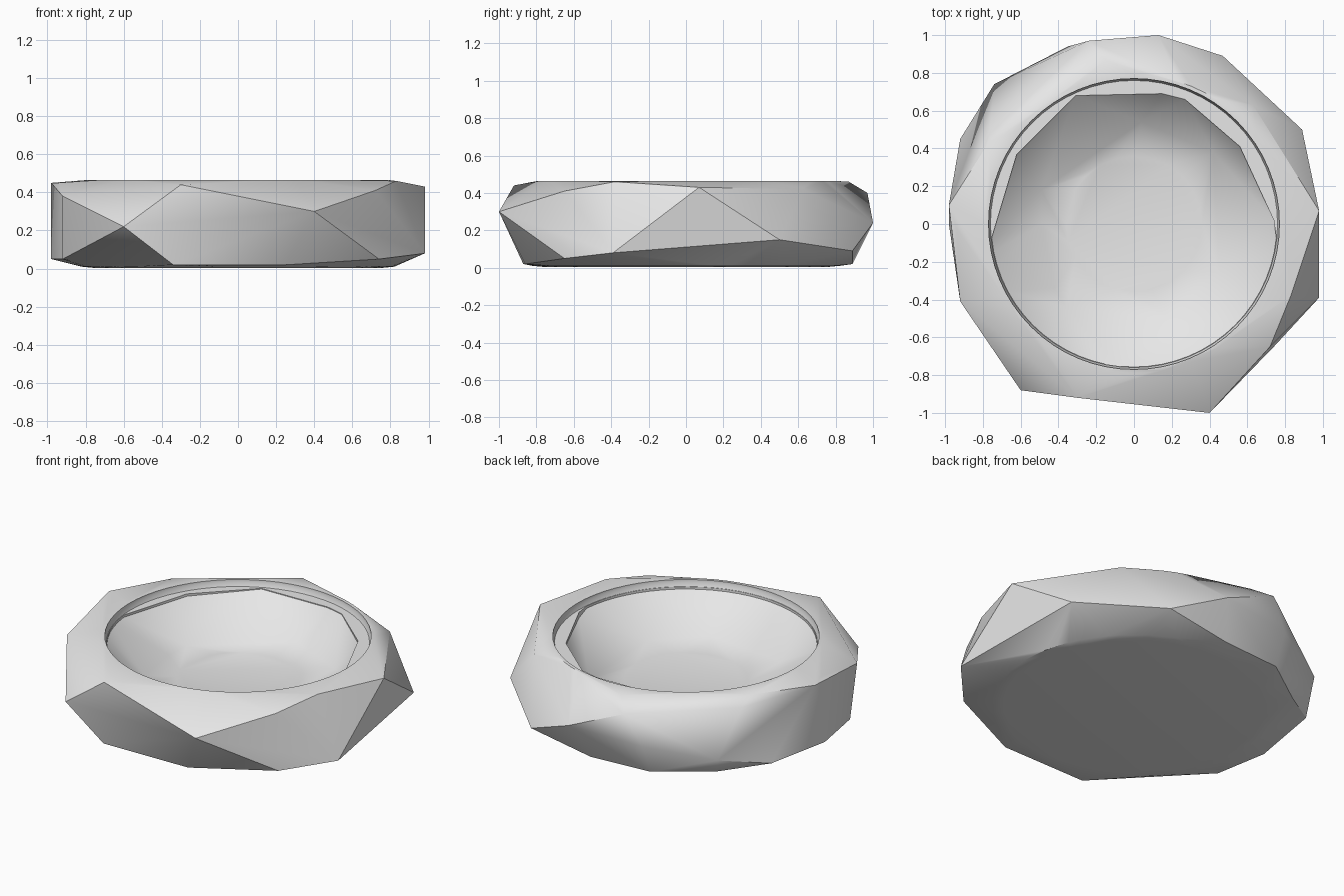
import bpy, bmesh, math

old = bpy.data.objects.get("Cube")
if old:
    bpy.data.objects.remove(old, do_unlink=True)

# One pale stone colour
stone = bpy.data.materials.new("pale_stone")
stone.use_nodes = True
stone.diffuse_color = (0.8, 0.8, 0.8, 1)
stone.node_tree.nodes["Principled BSDF"].inputs["Base Color"].default_value = (0.8, 0.8, 0.8, 1)


def ring(radius, height, sides=64):
    """Points of a level circle."""
    step = math.tau / sides
    return [(radius * math.cos(i * step), radius * math.sin(i * step), height)
            for i in range(sides)]


def hull(name, points):
    """Convex solid wrapped around a set of points."""
    bm = bmesh.new()
    for point in points:
        bm.verts.new(point)
    result = bmesh.ops.convex_hull(bm, input=bm.verts)
    loose = {g for g in result["geom_interior"] + result["geom_unused"]
             if isinstance(g, bmesh.types.BMVert)}
    bmesh.ops.delete(bm, geom=list(loose), context="VERTS")
    bmesh.ops.dissolve_limit(bm, angle_limit=math.radians(1),
                             verts=bm.verts, edges=bm.edges)
    bmesh.ops.recalc_face_normals(bm, faces=bm.faces)
    mesh = bpy.data.meshes.new(name)
    bm.to_mesh(mesh)
    bm.free()
    obj = bpy.data.objects.new(name, mesh)
    bpy.context.collection.objects.link(obj)
    mesh.materials.append(stone)
    return obj


# Chipped outer shell: corners of the upper, middle and lower facets
upper = [(-0.3, -0.92, 0.44), (0.72, -0.65, 0.41), (0.83, -0.38, 0.46),
         (0.98, 0.07, 0.43), (0.63, 0.63, 0.42), (-0.15, 0.87, 0.46),
         (-0.24, 0.97, 0.4), (-0.76, 0.52, 0.41), (-0.77, 0.43, 0.46),
         (-0.98, 0.1, 0.45), (-0.94, -0.02, 0.45), (-0.92, -0.41, 0.38)]
middle = [(-0.6, -0.88, 0.22), (0.4, -1, 0.3), (0.89, 0.5, 0.15),
          (0.13, 1, 0.24), (-0.35, 0.94, 0.21), (-0.74, 0.74, 0.15)]
lower = [(-0.34, -0.87, 0.02), (0.25, -0.86, 0.02), (0.74, -0.65, 0.05),
         (0.98, -0.39, 0.08), (0.47, 0.89, 0.09), (0.05, 0.89, 0.02),
         (-0.35, 0.86, 0.02), (-0.66, 0.64, 0.02), (-0.92, 0.45, 0.07),
         (-0.98, 0, 0.05), (-0.92, -0.34, 0.05)]
bowl = hull("faceted_bowl", upper + middle + lower
            + ring(0.76, 0.004) + ring(0.82, 0.01) + ring(0.79, 0.465))

# Hollow: a round mouth above an irregular chiselled basin
brim = [(-0.62, 0.37, 0.41), (-0.31, 0.68, 0.42), (0.15, 0.69, 0.42),
        (0.27, 0.66, 0.42), (0.56, 0.41, 0.41), (0.74, 0.02, 0.39)]
brim += [p for p in ring(0.757, 0.41) if p[1] < -0.05]
floor_edge = [(-0.49, 0.18, 0.2), (0.04, 0.54, 0.23), (0.42, 0.38, 0.22),
              (0.45, -0.25, 0.22), (0.18, -0.51, 0.22), (-0.36, -0.44, 0.23),
              (-0.42, -0.34, 0.23), (-0.49, 0, 0.21)]
basin = hull("basin_cutter", brim + [(x, y, 0.45) for x, y, z in brim]
             + floor_edge + ring(0.36, 0.19, 24))
mouth = hull("mouth_cutter", ring(0.76, 0.425) + ring(0.77, 0.45) + ring(0.77, 0.6))

for cutter in (basin, mouth):
    cutter.hide_render = True
    cut = bowl.modifiers.new(cutter.name, "BOOLEAN")
    cut.operation = "DIFFERENCE"
    cut.solver = "EXACT"
    cut.object = cutter

# Apply the cuts and drop the cutters
bpy.context.view_layer.objects.active = bowl
bowl.select_set(True)
for modifier in list(bowl.modifiers):
    bpy.ops.object.modifier_apply(modifier=modifier.name)
for cutter in (basin, mouth):
    bpy.data.objects.remove(cutter, do_unlink=True)

# Soft shading with crisp chipped edges
bpy.ops.object.select_all(action="DESELECT")
bowl.select_set(True)
bpy.ops.object.shade_smooth_by_angle(angle=math.radians(30))
